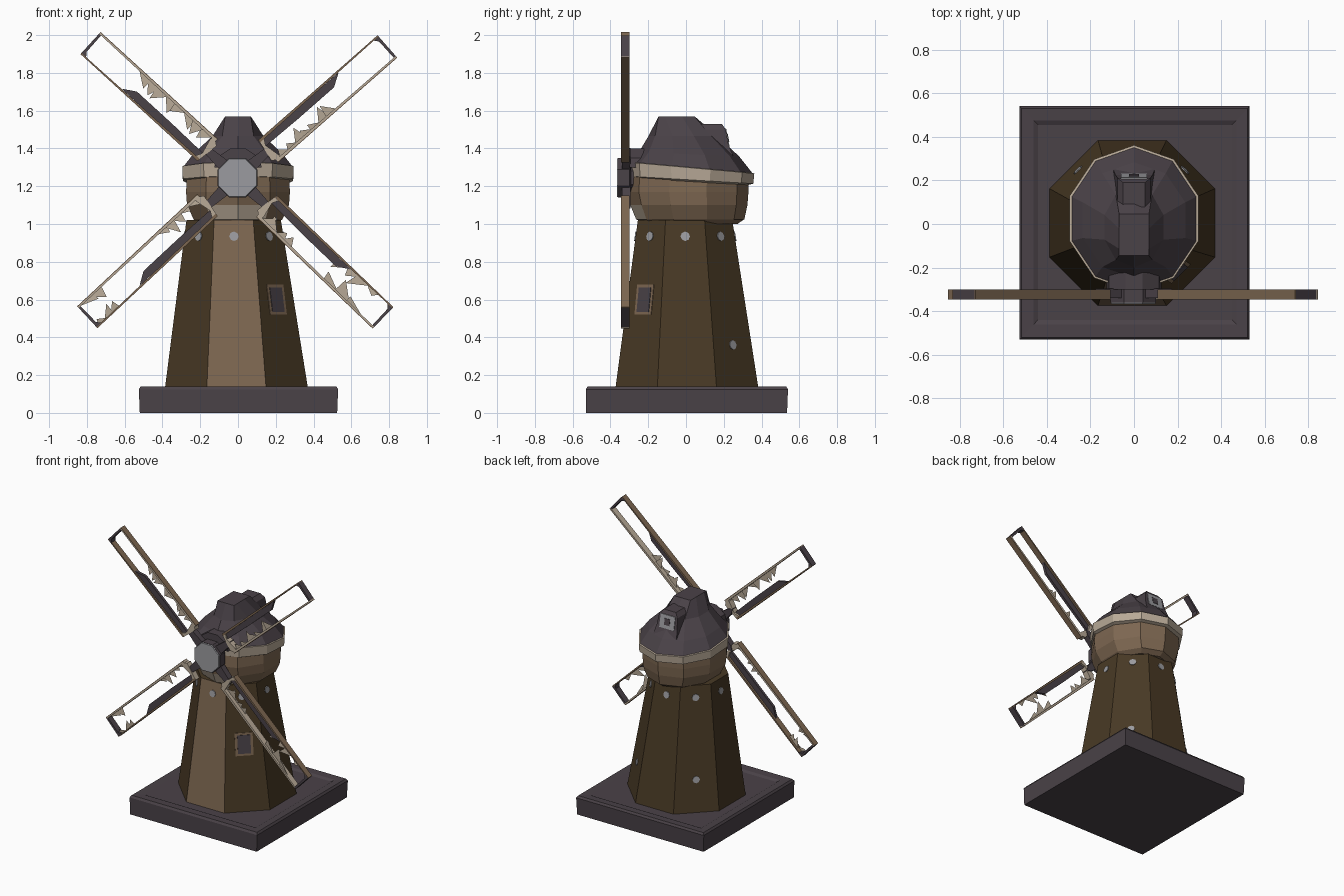
import bpy, bmesh, math, random
from mathutils import Vector

if "Cube" in bpy.data.objects:
    bpy.data.objects.remove(bpy.data.objects["Cube"])

random.seed(4)

def mat(name, r, g, b):
    m = bpy.data.materials.new(name)
    m.diffuse_color = (r, g, b, 1)
    m.use_nodes = True
    m.node_tree.nodes["Principled BSDF"].inputs["Base Color"].default_value = m.diffuse_color
    return m

SLATE = mat("dark slate", 0.068, 0.054, 0.064)
BROWN = mat("warm brown", 0.205, 0.135, 0.082)
UMBER = mat("dark umber", 0.065, 0.041, 0.018)
CREAM = mat("cream", 0.48, 0.40, 0.31)
GREY = mat("metal grey", 0.33, 0.33, 0.35)

def build(name, verts, faces, mats, rule=None):
    me = bpy.data.meshes.new(name)
    me.from_pydata([tuple(v) for v in verts], [], faces)
    bm = bmesh.new()
    bm.from_mesh(me)
    bmesh.ops.recalc_face_normals(bm, faces=bm.faces)
    bm.to_mesh(me)
    bm.free()
    for m in mats:
        me.materials.append(m)
    if rule:
        for p in me.polygons:
            p.material_index = rule(p.center, p.normal)
    ob = bpy.data.objects.new(name, me)
    bpy.context.collection.objects.link(ob)
    return ob

def loft(name, rings, mats, rule=None):
    n = len(rings[0])
    verts = [v for r in rings for v in r]
    faces = [(k*n+i, k*n+(i+1) % n, (k+1)*n+(i+1) % n, (k+1)*n+i)
             for k in range(len(rings)-1) for i in range(n)]
    faces += [tuple(range(n)), tuple(range((len(rings)-1)*n, len(rings)*n))]
    return build(name, verts, faces, mats, rule)

def oval(n, rx, y0, y1, z, tilt=0.0, cx=0.0):
    # flat-sided ring spanning y0..y1, optionally sloping down to the back
    k = 1 / math.cos(math.pi / n)
    cy, ry = (y0 + y1) / 2, (y1 - y0) / 2
    pts = []
    for i in range(n):
        a = 2*math.pi*(i+0.5)/n
        y = cy + k*ry*math.sin(a)
        pts.append(Vector((cx + k*rx*math.cos(a), y, z - tilt*y)))
    return pts

def rect(x0, x1, y0, y1, z):
    return [Vector(p) for p in ((x0, y0, z), (x1, y0, z), (x1, y1, z), (x0, y1, z))]

# plinth with a shallow sunken top
loft("plinth", [rect(-.52, .525, -.53, .535, 0), rect(-.525, .53, -.53, .54, .125),
                rect(-.515, .52, -.52, .53, .14), rect(-.46, .47, -.46, .475, .138),
                rect(-.44, .45, -.44, .455, .128)], [SLATE])

# eight-sided tower, lighter front face
TB, TT, TZ0, TZ1 = .38, .25, .12, 1.02
def tower_pt(ang, z, out=0.0, side=0.0):
    t = (z - TZ0) / (TZ1 - TZ0)
    r = TB + (TT - TB)*t + out
    c, s = math.cos(ang), math.sin(ang)
    return Vector((-.008 - .015*t + r*c - side*s, .005 - .01*t + r*s + side*c, z))

def tower_ring(z):
    r = TB + (TT - TB)*(z - TZ0)/(TZ1 - TZ0)
    t = (z - TZ0)/(TZ1 - TZ0)
    cx, cy = -.008 - .015*t, .005 - .01*t
    return oval(8, r, cy - r, cy + r, z, cx=cx)

loft("tower", [tower_ring(TZ0), tower_ring(TZ1)], [UMBER, BROWN],
     lambda c, n: 1 if n.y < -.9 else 0)

# round bolts set on the tower faces
def bolt(i, ang, z):
    rings = []
    for out in (-.006, .005):
        rings.append([tower_pt(ang, z + .025*math.sin(k*math.pi/4), out,
                               .025*math.cos(k*math.pi/4)) for k in range(8)])
    loft("bolt_%d" % i, rings, [GREY])

for i in range(8):
    bolt(i, i*math.pi/4, .935)
bolt(8, math.pi/4, .36)
bolt(9, 3*math.pi/4, .36)

# window on the front right face: brown frame, dark pane
def tower_plate(name, ang, z0, z1, w, out, m):
    rings = [[tower_pt(ang, z, o, s) for z, s in ((z0, -w), (z0, w), (z1, w), (z1, -w))]
             for o in (-.004, out)]
    loft(name, rings, [m])

tower_plate("window_frame", -math.pi/4, .52, .68, .062, .003, BROWN)
tower_plate("window_pane", -math.pi/4, .535, .665, .045, .006, SLATE)

# rounded cap body, with a cream front apron
loft("cap_body", [oval(10, .205, -.21, .26, 1.0), oval(10, .235, -.25, .295, 1.025),
                  oval(10, .27, -.28, .31, 1.10), oval(10, .275, -.295, .315, 1.17),
                  oval(10, .27, -.29, .315, 1.26)], [BROWN, CREAM],
     lambda c, n: 1 if c.y < -.2 and abs(c.x) < .12 and c.z < 1.11 else 0)

# cream eave band
loft("eave_band", [oval(10, .27, -.27, .31, 1.225, .06), oval(10, .292, -.29, .34, 1.235, .06),
                   oval(10, .295, -.295, .345, 1.30, .09), oval(10, .27, -.27, .32, 1.305, .09)],
     [CREAM])

# slate roof
def roof_top(w, y0, y1, z):
    return [Vector((max(-w, min(w, p.x*1.6)), max(y0, min(y1, p.y*1.5)), z))
            for p in oval(10, .08, -.14, .05, z)]
loft("roof", [oval(10, .288, -.29, .338, 1.298, .09), oval(10, .235, -.235, .27, 1.37, .05),
              oval(10, .135, -.19, .16, 1.465), roof_top(.068, -.145, .045, 1.57)], [SLATE])

# small rear dormer with a grey window
loft("dormer", [rect(-.095, .095, .02, .25, 1.36), rect(-.085, .085, .02, .225, 1.42),
                rect(-.075, .075, .03, .21, 1.50), rect(-.05, .05, .05, .19, 1.53)], [SLATE])
def rear_plate(name, w, z0, z1, d, m):
    # follows the dormer back slope
    yb = lambda z: .225 - (z - 1.42)*.19
    rings = [[Vector((x, yb(z) + o, z)) for x, z in ((-w, z0), (w, z0), (w, z1), (-w, z1))]
             for o in (-.004, d)]
    loft(name, rings, [m])
rear_plate("dormer_window", .06, 1.41, 1.505, .004, GREY)
rear_plate("dormer_opening", .022, 1.435, 1.48, .007, SLATE)

# gabled hood over the sail shaft
prof = ((-.125, 1.30), (.125, 1.30), (.115, 1.35), (.04, 1.40), (-.04, 1.40), (-.115, 1.35))
loft("shaft_hood", [[Vector((x, y, z)) for x, z in prof] for y in (-.30, -.16)], [SLATE])

# hub: dark drum with a grey face
HC = Vector((-.003, 0, 1.245))
def disc(r, y):
    k = r / math.cos(math.pi/8)
    return [Vector((HC.x + k*math.cos((i+.5)*math.pi/4), y, HC.z + k*math.sin((i+.5)*math.pi/4)))
            for i in range(8)]
loft("hub", [disc(.085, -.24), disc(.085, -.29), disc(.105, -.30), disc(.105, -.36)], [SLATE])
loft("hub_face", [disc(.104, -.358), disc(.10, -.366)], [GREY])

# sails: thin open frames with torn cloth
def sail(i, deg, length, shards):
    a = math.radians(deg)
    d = Vector((math.cos(a), 0, math.sin(a)))
    n = Vector((-math.sin(a), 0, math.cos(a)))
    P = lambda r, t, y: HC + d*r + n*t + Vector((0, y, 0))

    def prism(name, outline, m, y0=-.345, y1=-.30):
        loft("sail_%d_%s" % (i, name), [[P(r, t, y) for r, t in outline] for y in (y0, y1)], [m])

    W, R0 = .077, .215
    prism("spoke", [(.07, -.035), (.20, -.022), (.235, 0), (.20, .022), (.07, .035)], SLATE, -.34, -.295)
    prism("lead_rail", [(R0, W-.016), (length, W-.008), (length, W), (R0, W)], BROWN)
    prism("trail_rail", [(R0, -W), (length, -W), (length, -W+.008), (R0, -W+.014)], CREAM)
    prism("trail_edge", [(R0, -W-.004), (length, -W-.004), (length, -W), (R0, -W)], BROWN)
    prism("root_bar", [(R0-.02, -.05), (R0+.018, -W), (R0+.03, -W+.02), (R0+.01, .03),
                       (R0+.03, W-.01), (R0, W)], CREAM)
    prism("tip_bar", [(length-.014, -W), (length, -W), (length, W), (length-.04, W),
                      (length-.016, W-.03)], SLATE)
    # dark board tapering along the leading rail
    prism("board", [(R0, W-.05), (.45, W-.055), (.70, W-.055), (.77, W-.012), (R0, W-.012)],
          SLATE, -.335, -.315)
    # torn cloth triangles hanging from either rail
    verts, faces = [], []
    for r0, r1, side, count in shards:
        for k in range(count):
            r = r0 + (r1 - r0)*k/count
            w = (r1 - r0)/count*1.25
            tip = random.uniform(.035, .085)
            y = -.325 + random.uniform(-.01, .01)
            b = len(verts)
            verts += [P(r, side*(W-.008), y), P(r + w, side*(W-.008), y),
                      P(r + w*random.uniform(-.2, 1.0), side*(W - tip), y - .004)]
            faces.append((b, b+1, b+2))
    build("sail_%d_cloth" % i, verts, faces, [CREAM])

sail(0, 41.3, 1.055, [(.24, .62, -1, 7)])
sail(1, 137.6, 1.055, [(.24, .75, -1, 8)])
sail(2, 223.0, 1.085, [(.24, .50, -1, 5), (.92, 1.06, 1, 3), (.92, 1.05, -1, 2)])
sail(3, 316.2, 1.07, [(.24, .45, -1, 4), (.68, .95, 1, 4), (.7, .95, -1, 3)])
